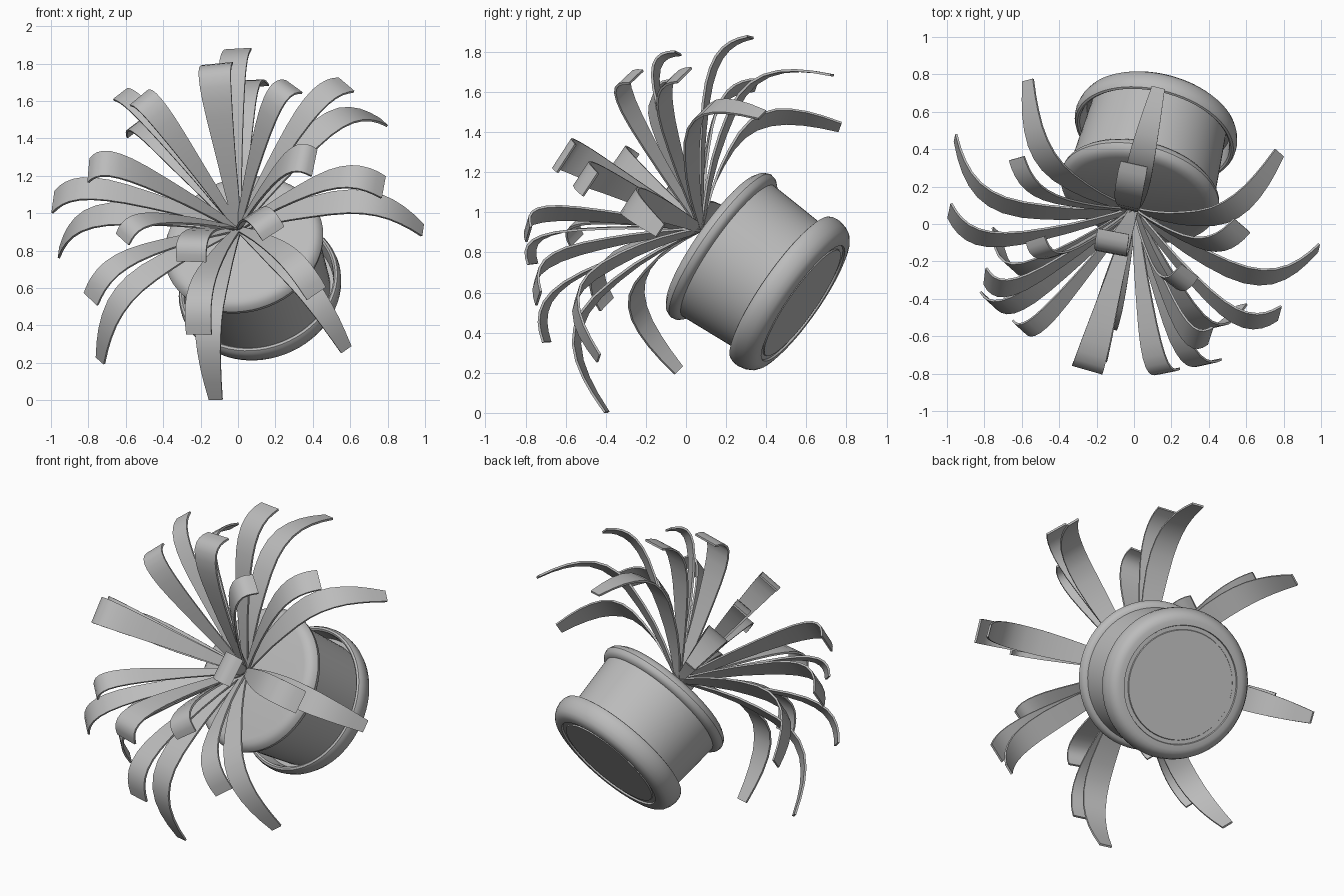
import bpy, bmesh, math
from mathutils import Vector, Matrix

cube = bpy.data.objects.get("Cube")
if cube:
    bpy.data.objects.remove(cube, do_unlink=True)

grey = bpy.data.materials.new("plain grey")
grey.use_nodes = True
grey.diffuse_color = (0.5, 0.5, 0.5, 1)
grey.node_tree.nodes["Principled BSDF"].inputs["Base Color"].default_value = (0.5, 0.5, 0.5, 1)

UP = Vector((-0.21, -0.80, 0.56)).normalized()   # tilted axis of the pot
SOIL = Vector((0.02, 0.135, 0.86))               # centre of the pot's top face
ROOT = Vector((0.0, 0.075, 0.92))                # where the leaves meet


def finish(name, bm, angle=35):
    bmesh.ops.recalc_face_normals(bm, faces=bm.faces)
    mesh = bpy.data.meshes.new(name)
    bm.to_mesh(mesh)
    bm.free()
    obj = bpy.data.objects.new(name, mesh)
    bpy.context.collection.objects.link(obj)
    mesh.materials.append(grey)
    bpy.ops.object.select_all(action='DESELECT')
    obj.select_set(True)
    bpy.context.view_layer.objects.active = obj
    bpy.ops.object.shade_smooth_by_angle(angle=math.radians(angle))
    return obj


def lathe(name, profile):
    """Spin (radius, depth below the top face) points round the pot axis."""
    bm = bmesh.new()
    verts = [bm.verts.new((r, 0, -d)) for r, d in profile]
    edges = [bm.edges.new(p) for p in zip(verts, verts[1:])]
    bmesh.ops.spin(bm, geom=verts + edges, cent=(0, 0, 0), axis=(0, 0, 1),
                   angle=math.tau, steps=64, use_duplicate=False)
    bmesh.ops.remove_doubles(bm, verts=bm.verts, dist=1e-4)
    turn = Vector((0, 0, 1)).rotation_difference(UP).to_matrix().to_4x4()
    bm.transform(Matrix.Translation(SOIL) @ turn)
    return finish(name, bm)


# Pot with a rolled rim, standing in a lipped saucer
lathe("pot", [(0, 0), (0.37, 0), (0.40, 0.006), (0.424, 0.024), (0.435, 0.05),
              (0.43, 0.073), (0.415, 0.09), (0.398, 0.095), (0.370, 0.53), (0, 0.53)])
lathe("saucer", [(0, 0.525), (0.392, 0.525), (0.404, 0.45), (0.41, 0.428), (0.42, 0.42),
                 (0.432, 0.425), (0.44, 0.443), (0.442, 0.47), (0.435, 0.505), (0.42, 0.535),
                 (0.40, 0.552), (0.378, 0.559), (0.348, 0.56), (0.345, 0.55),
                 (0.322, 0.55), (0.319, 0.557), (0, 0.557)])

# Leaf shape: position along the chord, arch height, widths of both kinds
ALONG = [0, 0.1, 0.2, 0.32, 0.44, 0.56, 0.66, 0.74, 0.81, 0.87, 0.92, 0.96, 1]
ARCH = [0, 0.22, 0.42, 0.63, 0.80, 0.94, 1.0, 0.98, 0.89, 0.73, 0.52, 0.29, 0]
BROAD = [0.04, 0.055, 0.072, 0.09, 0.11, 0.13, 0.145, 0.153, 0.158, 0.16, 0.16, 0.16, 0.155]
POINTED = [0.04, 0.065, 0.09, 0.115, 0.135, 0.148, 0.15, 0.147, 0.14, 0.127, 0.113, 0.096, 0.075]


def leaf(name, tip, arch, scale=1):
    chord = Vector(tip) - ROOT
    side = UP.cross(chord).normalized() * scale
    widths = POINTED if arch > 0.24 else BROAD
    bm = bmesh.new()
    rows = []
    for t, f, w in zip(ALONG, ARCH, widths):
        p = ROOT + chord * t + UP * arch * f
        rows.append([bm.verts.new(p + side * w * k) for k in (-0.5, 0.5)])
    for a, b in zip(rows, rows[1:]):
        bm.faces.new((a[0], a[1], b[1], b[0]))
    bmesh.ops.recalc_face_normals(bm, faces=bm.faces)
    bmesh.ops.solidify(bm, geom=bm.faces[:], thickness=0.012)
    finish(name, bm, 40)


# Leaves as (tip, arch, width scale): upper, right-hand, lower and left-hand groups
LEAVES = [
    ((0.00, 0.32, 1.88), 0.16, 0.95), ((-0.11, -0.04, 1.80), 0.19, 1.1),
    ((0.13, 0.73, 1.69), 0.29, 0.95), ((0.30, -0.25, 1.68), 0.19, 0.85),
    ((0.58, -0.01, 1.69), 0.16, 0.85), ((0.78, 0.38, 1.49), 0.29, 0.95),
    ((0.41, -0.60, 1.27), 0.18, 1.1), ((0.78, -0.48, 1.14), 0.20, 0.9),
    ((0.99, -0.13, 0.91), 0.27, 1.0), ((0.19, -0.79, 0.89), 0.18, 0.9),
    ((0.42, -0.74, 0.57), 0.19, 0.8), ((0.58, -0.44, 0.27), 0.30, 0.9),
    ((-0.12, -0.40, 0.00), 0.34, 1.0), ((-0.21, -0.70, 0.35), 0.20, 0.9),
    ((-0.25, -0.77, 0.74), 0.19, 1.05), ((-0.74, -0.04, 0.21), 0.31, 0.9),
    ((-0.79, -0.40, 0.54), 0.19, 0.75), ((-0.96, 0.46, 0.79), 0.29, 0.95),
    ((-0.62, -0.55, 0.86), 0.17, 0.7), ((-0.99, 0.07, 1.06), 0.20, 0.9),
    ((-0.80, -0.28, 1.23), 0.19, 1.0), ((-0.63, 0.35, 1.64), 0.15, 0.65),
    ((-0.53, -0.08, 1.62), 0.17, 0.85), ((-0.57, 0.77, 1.43), 0.29, 0.95),
]
for i, (tip, arch, scale) in enumerate(LEAVES, 1):
    leaf(f"leaf_{i:02d}", tip, arch, scale)
